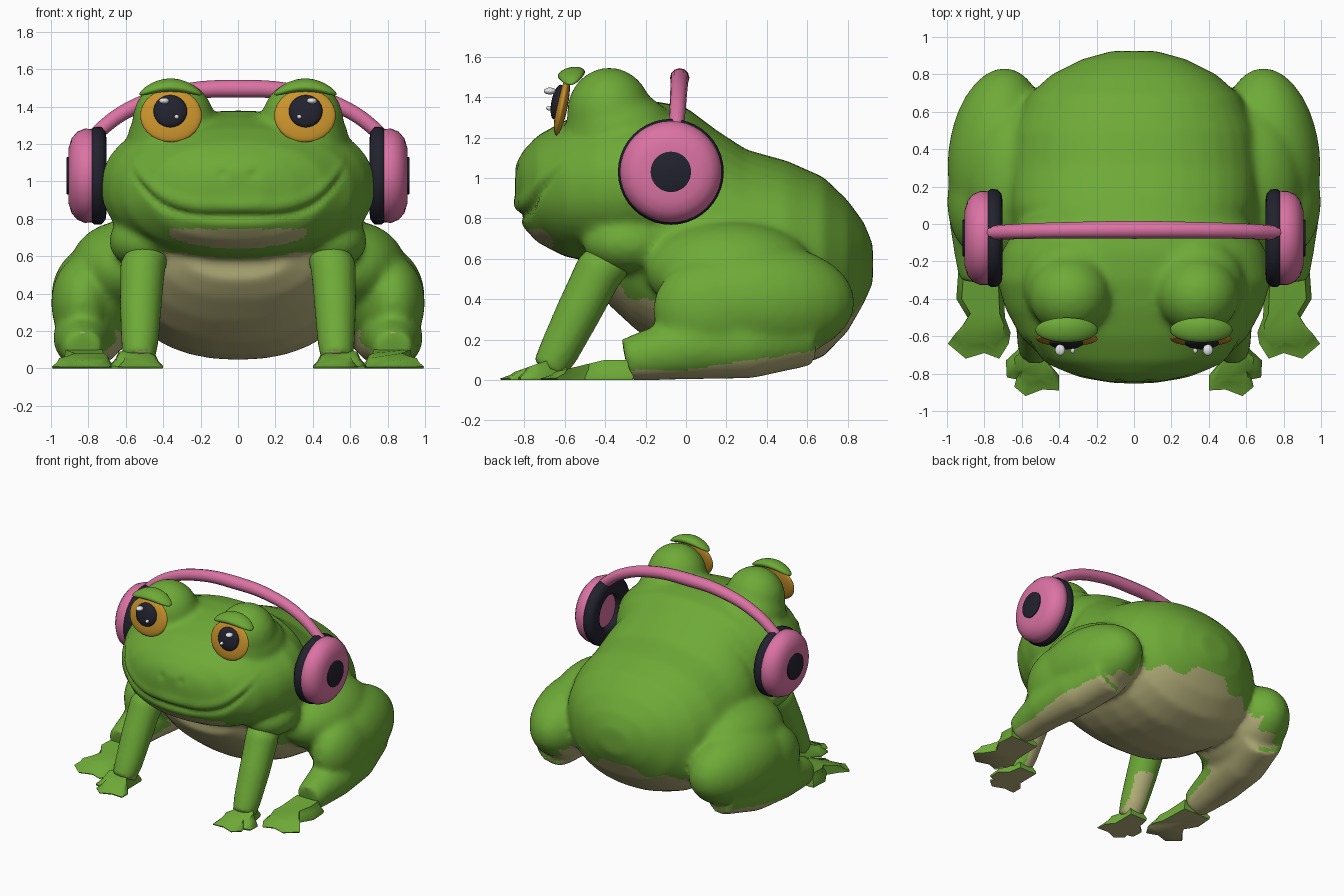
import bpy, bmesh, math
from mathutils import Matrix, Vector

cube = bpy.data.objects.get("Cube")
if cube:
    bpy.data.objects.remove(cube, do_unlink=True)


def material(name, rgb, rough=0.7):
    m = bpy.data.materials.new(name)
    m.use_nodes = True
    m.diffuse_color = (*rgb, 1)
    bsdf = m.node_tree.nodes["Principled BSDF"]
    bsdf.inputs["Base Color"].default_value = (*rgb, 1)
    bsdf.inputs["Roughness"].default_value = rough
    return m


GREEN = material("skin_green", (0.155, 0.40, 0.038))
PALE = material("belly_cream", (0.47, 0.44, 0.20))
PINK = material("pink_plastic", (0.71, 0.17, 0.37))
DARK = material("dark_foam", (0.016, 0.016, 0.028))
AMBER = material("eye_amber", (0.59, 0.29, 0.025))
WHITE = material("eye_glint", (0.85, 0.85, 0.87))


# ---------- helpers ----------
def finish(bm, name, mats, angle=40):
    bmesh.ops.recalc_face_normals(bm, faces=bm.faces)
    me = bpy.data.meshes.new(name)
    bm.to_mesh(me)
    bm.free()
    for m in mats:
        me.materials.append(m)
    me.shade_smooth()
    me.set_sharp_from_angle(angle=math.radians(angle))
    ob = bpy.data.objects.new(name, me)
    bpy.context.collection.objects.link(ob)
    return ob


def ellipsoid(bm, centre, radii, rot=None, segs=28):
    mat = Matrix.Translation(centre) @ (rot or Matrix()) @ Matrix.Diagonal((*radii, 1))
    return bmesh.ops.create_uvsphere(bm, u_segments=segs, v_segments=segs // 2,
                                     radius=1, matrix=mat)["verts"]


def loft(bm, rings, closed=False):
    loops = [[bm.verts.new(p) for p in ring] for ring in rings]
    pairs = list(zip(loops, loops[1:]))
    if closed:
        pairs.append((loops[-1], loops[0]))
    else:
        bm.faces.new(loops[0])
        bm.faces.new(loops[-1])
    for a, b in pairs:
        for i in range(len(a)):
            j = (i + 1) % len(a)
            bm.faces.new((a[i], a[j], b[j], b[i]))


def turn(n):
    return [(math.cos(2 * math.pi * i / n), math.sin(2 * math.pi * i / n)) for i in range(n)]


def trunk(bm, stations):
    """Rounded sections along y: (y, half width, bottom, top)."""
    shape = [[math.copysign(abs(k) ** 0.9, k) for k in cs] for cs in turn(36)]
    loft(bm, [[(w * c, y, (lo + hi) / 2 + (hi - lo) / 2 * s) for c, s in shape]
              for y, w, lo, hi in stations])


def limb(bm, path, side=1):
    """Round sections along a path: (x, y, z, radius)."""
    pts = [Vector((p[0] * side, p[1], p[2])) for p in path]
    rings = []
    for i, p in enumerate(pts):
        d = pts[min(i + 1, len(pts) - 1)] - pts[max(i - 1, 0)]
        q = d.to_track_quat("Z", "Y")
        r = path[i][3]
        rings.append([p + q @ Vector((r * c, r * s, 0)) for c, s in turn(20)])
    loft(bm, rings)


def fuse(ob, voxel, rounds):
    """Merge overlapping volumes into one soft skin."""
    m = ob.modifiers.new("fuse", "REMESH")
    m.mode = "VOXEL"
    m.voxel_size = voxel
    s = ob.modifiers.new("soften", "SMOOTH")
    s.factor = 0.5
    s.iterations = rounds
    me = bpy.data.meshes.new_from_object(
        ob.evaluated_get(bpy.context.evaluated_depsgraph_get()))
    ob.modifiers.clear()
    ob.data = me
    me.materials.clear()
    me.materials.append(GREEN)
    me.materials.append(PALE)
    me.shade_smooth()


def paint(ob, rule):
    for p in ob.data.polygons:
        p.material_index = int(rule(p.center, p.normal))


def mirror(ob):
    """Copy a left part to the right side."""
    me = ob.data.copy()
    me.transform(Matrix.Scale(-1, 4, (1, 0, 0)))
    me.flip_normals()
    other = bpy.data.objects.new(ob.name.replace("left", "right"), me)
    bpy.context.collection.objects.link(other)


# ---------- head, torso and hind legs in one skin ----------
bm = bmesh.new()
trunk(bm, [(-0.845, 0.14, 0.87, 1.06), (-0.81, 0.3, 0.76, 1.13), (-0.735, 0.47, 0.68, 1.21),
           (-0.6, 0.61, 0.61, 1.285), (-0.45, 0.69, 0.58, 1.34), (-0.3, 0.735, 0.57, 1.375),
           (-0.15, 0.71, 0.56, 1.38), (0, 0.62, 0.6, 1.35), (0.12, 0.45, 0.7, 1.26)])
trunk(bm, [(-0.46, 0.3, 0.47, 0.8), (-0.38, 0.45, 0.37, 0.95), (-0.25, 0.57, 0.25, 1.1),
           (-0.1, 0.64, 0.14, 1.24), (0.1, 0.67, 0.07, 1.27), (0.3, 0.675, 0.045, 1.14),
           (0.5, 0.655, 0.05, 1.085), (0.68, 0.575, 0.115, 1.005), (0.8, 0.44, 0.24, 0.89),
           (0.88, 0.28, 0.38, 0.78), (0.925, 0.12, 0.48, 0.67)])
for side in (-1, 1):
    # eye mounds
    ellipsoid(bm, (0.345 * side, -0.38, 1.325), (0.22, 0.21, 0.222))
    ellipsoid(bm, (0.33 * side, -0.33, 1.24), (0.26, 0.27, 0.19))
    # shoulder
    ellipsoid(bm, (0.5 * side, -0.28, 0.68), (0.19, 0.23, 0.15))
    # hip, thigh, knee and shin
    ellipsoid(bm, (0.6 * side, 0.22, 0.54), (0.3, 0.42, 0.25))
    ellipsoid(bm, (0.73 * side, 0.37, 0.385), (0.265, 0.47, 0.29),
              Matrix.Rotation(0.12 * side, 4, "Z"))
    ellipsoid(bm, (0.83 * side, 0.12, 0.35), (0.17, 0.285, 0.25))
    limb(bm, [(0.72, 0.6, 0.24, 0.17), (0.79, 0.3, 0.185, 0.18), (0.83, 0, 0.16, 0.16),
              (0.83, -0.2, 0.12, 0.125), (0.83, -0.3, 0.1, 0.105)], side)
body = finish(bm, "body", [GREEN, PALE])
fuse(body, 0.02, 13)

# smile crease and nostrils pressed into the face
moves = []
for v in body.data.vertices:
    x, y, z = v.co
    if y < -0.38 and 0.7 < z < 1.15:
        smile = 0.81 + 2.3 * x ** 4
        fade = max(0, min(1, (0.58 - abs(x)) / 0.08))
        press = 0.02 * fade * math.exp(-((z - smile) / 0.022) ** 2)
        lip = 0.01 * fade * math.exp(-((z - smile - 0.06) / 0.035) ** 2)
        dent = 0.012 * math.exp(-((abs(x) - 0.085) ** 2 + (z - 1.04) ** 2) / 0.0006)
        moves.append((v, v.normal * (lip - press - dent)))
for v, d in moves:
    v.co += d


def belly(c, n):
    if c.y < -0.5:
        return c.y < -0.66 and c.z < 0.745 and abs(c.x) < 0.36
    if abs(c.x) > 0.6:
        outward = n.x * c.x > 0.15
        return n.z < -0.25 and c.z < (0.05 + 0.15 * max(c.y, 0) if outward else 0.2)
    chest = c.y < 0 and c.z < 0.62 and abs(c.x) < 0.42 and n.y < -0.3 and n.z < 0.3
    return chest or (n.z < -0.45 and c.z < 0.4)


paint(body, belly)

# ---------- front legs ----------
bm = bmesh.new()
limb(bm, [(0.47, -0.33, 0.64, 0.11), (0.51, -0.43, 0.54, 0.122), (0.52, -0.53, 0.34, 0.113),
          (0.525, -0.63, 0.14, 0.1), (0.53, -0.68, 0.05, 0.085)])
front_leg = finish(bm, "left_front_leg", [GREEN])
fuse(front_leg, 0.02, 3)
paint(front_leg, lambda c, n: n.z < -0.3 and c.z < 0.3 and c.x < 0.55)


# ---------- webbed feet, thinning toward the toes ----------
def foot(name, outline, ankle, height, crown):
    bm = bmesh.new()
    ax, ay = ankle
    reach = ay - min(y for x, y in outline)
    rings = []
    for z, k in ((0, 0.98), (0.018, 1), (0.6 * height, 0.45 + crown / 2), (height, crown)):
        rings.append([(ax + (x - ax) * k, ay + (y - ay) * k,
                       z * (1 - 0.6 * max(0, (ay - y) / reach))) for x, y in outline])
    loft(bm, rings)
    ob = finish(bm, name, [GREEN, PALE], 60)
    paint(ob, lambda c, n: n.z < -0.9)
    return ob


front_foot = foot("left_front_foot",
                  [(0.45, -0.57), (0.45, -0.75), (0.4, -0.81), (0.4, -0.89), (0.49, -0.885),
                   (0.58, -0.92), (0.64, -0.87), (0.63, -0.83), (0.68, -0.82), (0.685, -0.73),
                   (0.62, -0.67), (0.6, -0.57)],
                  (0.53, -0.68), 0.1, 0.7)
hind_foot = foot("left_hind_foot",
                 [(0.7, -0.26), (0.69, -0.5), (0.66, -0.58), (0.67, -0.64), (0.72, -0.72),
                  (0.8, -0.69), (0.9, -0.72), (0.96, -0.67), (0.995, -0.64), (0.94, -0.58),
                  (0.89, -0.5), (0.95, -0.4), (0.94, -0.26)],
                 (0.82, -0.4), 0.1, 0.78)

# ---------- eyes ----------
tilt = Matrix.Rotation(-0.2, 4, "X")


def bead(name, centre, radii, mat, rot=None):
    bm = bmesh.new()
    ellipsoid(bm, centre, radii, rot)
    return finish(bm, name, [mat], 180)


iris = bead("left_iris", (0.358, -0.614, 1.352), (0.165, 0.028, 0.145), AMBER, tilt)
pupil = bead("left_pupil", (0.362, -0.636, 1.375), (0.09, 0.03, 0.088), DARK, tilt)
glint = bead("left_glint", (0.395, -0.674, 1.43), (0.027, 0.03, 0.017), WHITE)
small_glint = bead("left_small_glint", (0.328, -0.674, 1.345), (0.013, 0.018, 0.012), WHITE)

bm = bmesh.new()
for v in ellipsoid(bm, (0.36, -0.567, 1.514), (0.168, 0.068, 0.034), Matrix.Rotation(0.2, 4, "X")):
    v.co.z -= 1.7 * (v.co.x - 0.36) ** 2
eyelid = finish(bm, "left_eyelid", [GREEN], 180)


# ---------- headphones ----------
def lathe(name, profile, mat, closed=False):
    """Spin (x, radius) points around the ear axis."""
    bm = bmesh.new()
    loft(bm, [[(x, -0.075 + r * c, 1.03 + r * s) for c, s in turn(40)] for x, r in profile], closed)
    return finish(bm, name, [mat], 50)


cup = lathe("left_ear_cup", [(0.765, 0.235), (0.78, 0.25), (0.82, 0.252), (0.86, 0.235),
                             (0.89, 0.2), (0.905, 0.15), (0.908, 0.09)], PINK)
pad = lathe("left_ear_pad", [(0.782, 0.13), (0.782, 0.25), (0.765, 0.262), (0.73, 0.26),
                             (0.708, 0.235), (0.702, 0.19), (0.71, 0.15), (0.73, 0.13)], DARK, True)
cap = lathe("left_cup_cap", [(0.9, 0.1), (0.914, 0.1), (0.917, 0.094)], DARK)

for part in (front_leg, front_foot, hind_foot, iris, pupil, glint,
             small_glint, eyelid, cup, pad, cap):
    mirror(part)

# headband, a round tube over the head
half = [(0.8, -0.05, 1.2), (0.735, -0.046, 1.275), (0.56, -0.038, 1.395), (0.3, -0.033, 1.475)]
path = half + [(0, -0.031, 1.495)] + [(-x, y, z) for x, y, z in reversed(half)]
curve = bpy.data.curves.new("headband", "CURVE")
curve.dimensions = "3D"
curve.bevel_depth = 0.048
curve.bevel_resolution = 4
curve.use_fill_caps = True
spline = curve.splines.new("BEZIER")
spline.bezier_points.add(len(path) - 1)
for bp, co in zip(spline.bezier_points, path):
    bp.co = co
    bp.handle_left_type = bp.handle_right_type = "AUTO"
    bp.radius = 1 - 0.25 * abs(co[0])
curve.materials.append(PINK)
bpy.context.collection.objects.link(bpy.data.objects.new("headband", curve))
